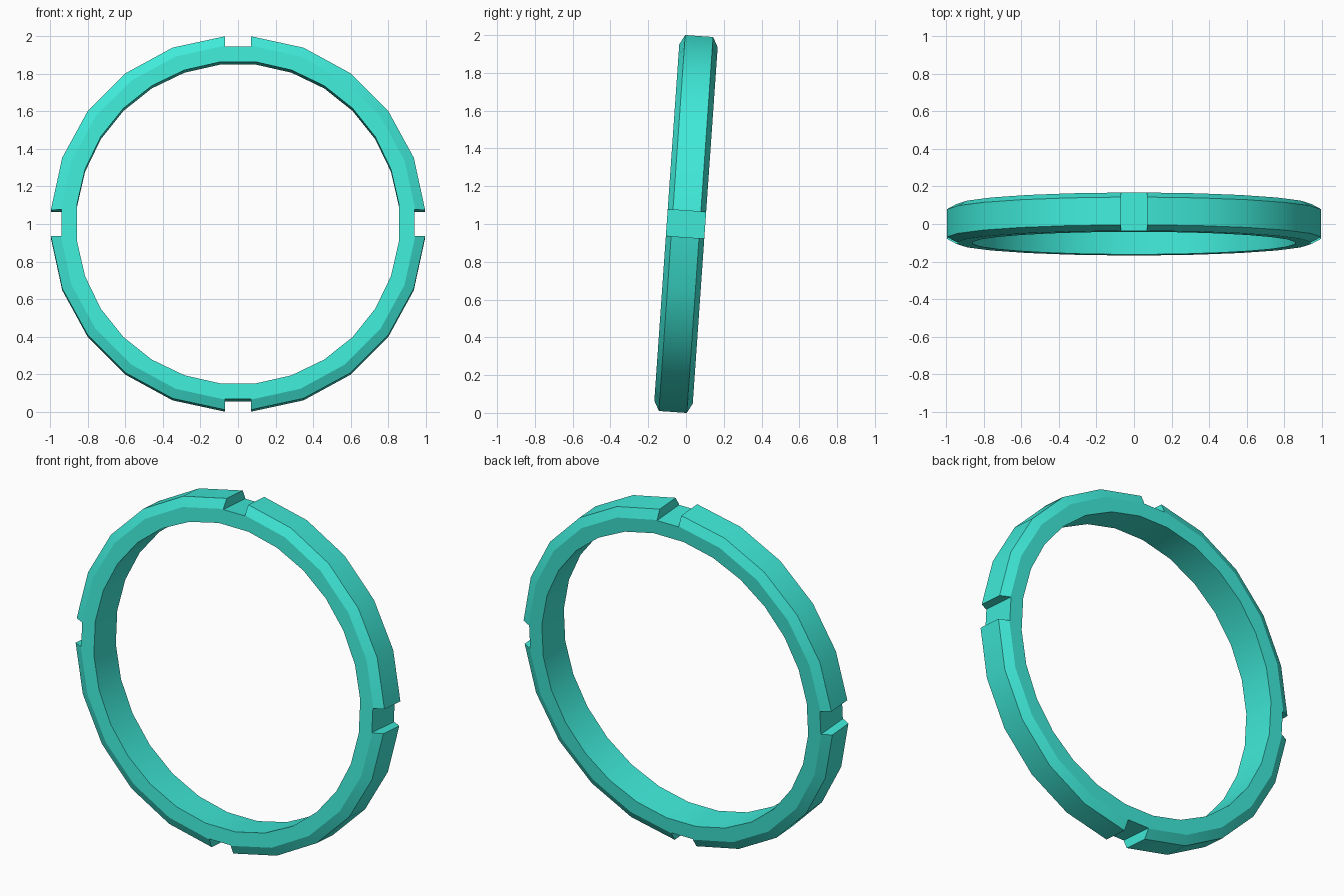
import bpy, bmesh
from math import sin, cos, asin, pi, radians, sqrt

if "Cube" in bpy.data.objects:
    bpy.data.objects.remove(bpy.data.objects["Cube"])

R_OUT, R_FACE, R_IN = 1.0, 0.948, 0.864   # rim, chamfer edge, bore
Y_RIM, Y_FACE = 0.074, 0.102              # half widths of rim and faces
SLOT, FLOOR = 0.07, 0.942                 # slot half width and floor distance
ARC_SEGS, BORE_SIDES = 5, 28


def slotted_outline(radius):
    """Outline with four straight slots, as (x, z) points."""
    a = asin(SLOT / radius)
    quarter = [(SLOT, FLOOR)]
    for i in range(ARC_SEGS + 1):
        t = a + (pi / 2 - 2 * a) * i / ARC_SEGS
        quarter.append((radius * sin(t), radius * cos(t)))
    quarter.append((FLOOR, SLOT))
    pts = []
    for _ in range(4):
        pts += quarter
        quarter = [(z, -x) for x, z in quarter]
    return pts


def ring(bm, pts, y):
    return [bm.verts.new((x, y, z)) for x, z in pts]


def skin(bm, a, b):
    n = len(a)
    for i in range(n):
        j = (i + 1) % n
        bm.faces.new((a[i], a[j], b[j], b[i]))


def loop_edges(bm, loop):
    return [bm.edges.get((loop[i - 1], loop[i])) for i in range(len(loop))]


bm = bmesh.new()
face, rim = slotted_outline(R_FACE), slotted_outline(R_OUT)
bore = [(R_IN * sin((i + 0.5) * 2 * pi / BORE_SIDES),
         R_IN * cos((i + 0.5) * 2 * pi / BORE_SIDES)) for i in range(BORE_SIDES)]

# outer skin: chamfer, slotted rim, chamfer
outer = [ring(bm, face, -Y_FACE), ring(bm, rim, -Y_RIM),
         ring(bm, rim, Y_RIM), ring(bm, face, Y_FACE)]
for a, b in zip(outer, outer[1:]):
    skin(bm, a, b)

# bore
inner = [ring(bm, bore, -Y_FACE), ring(bm, bore, Y_FACE)]
skin(bm, inner[0], inner[1])

# flat front and back faces
for o, i in ((outer[0], inner[0]), (outer[3], inner[1])):
    bmesh.ops.triangle_fill(bm, use_beauty=True,
                            edges=loop_edges(bm, o) + loop_edges(bm, i))
bmesh.ops.recalc_face_normals(bm, faces=bm.faces[:])

mesh = bpy.data.meshes.new("slotted_ring")
bm.to_mesh(mesh)
bm.free()
obj = bpy.data.objects.new("slotted_ring", mesh)
bpy.context.collection.objects.link(obj)

# lean the ring back slightly and stand it on the ground
obj.rotation_euler.x = radians(-4)
obj.location.z = 1.0

mat = bpy.data.materials.new("teal")
mat.diffuse_color = (0.05, 0.82, 0.69, 1)
mat.use_nodes = True
mat.node_tree.nodes["Principled BSDF"].inputs["Base Color"].default_value = mat.diffuse_color
mesh.materials.append(mat)

bpy.context.view_layer.objects.active = obj
obj.select_set(True)
bpy.ops.object.shade_smooth_by_angle(angle=radians(20))
